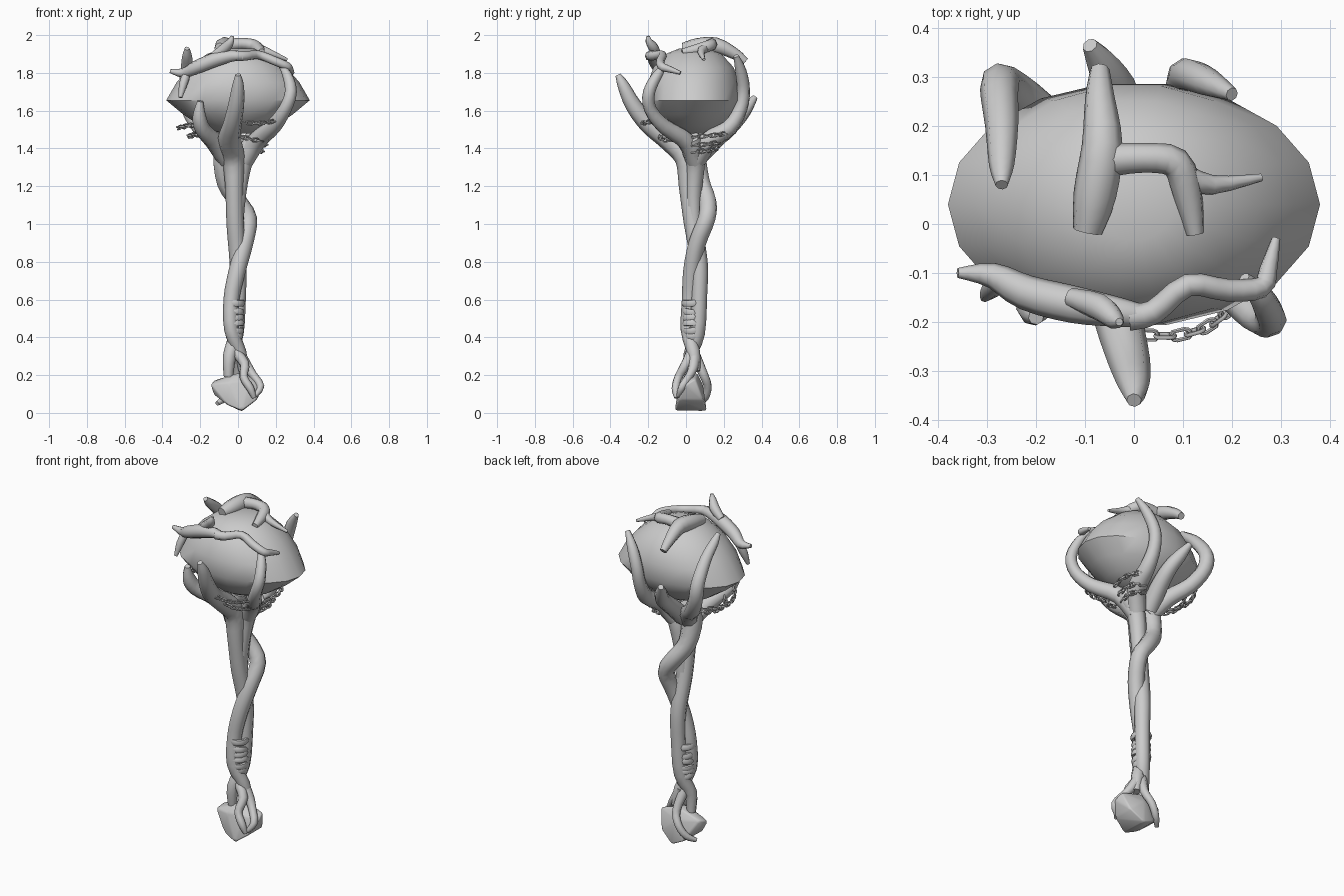
import bpy, bmesh, math
from mathutils import Vector, Matrix


def finish(name, bm, angle=40):
    me = bpy.data.meshes.new(name)
    bmesh.ops.recalc_face_normals(bm, faces=bm.faces)
    bm.to_mesh(me)
    bm.free()
    ob = bpy.data.objects.new(name, me)
    bpy.context.collection.objects.link(ob)
    bpy.ops.object.select_all(action='DESELECT')
    ob.select_set(True)
    bpy.context.view_layer.objects.active = ob
    bpy.ops.object.shade_smooth_by_angle(angle=math.radians(angle))
    return ob


def bridge(bm, rings):
    n = len(rings[0])
    for a, b in zip(rings, rings[1:]):
        for i in range(n):
            bm.faces.new((a[i], a[(i + 1) % n], b[(i + 1) % n], b[i]))
    bm.faces.new(rings[0])
    bm.faces.new(rings[-1])


def smooth_path(pts, steps=3):
    v = [Vector(p) for p in pts]
    v = [v[0]] + v + [v[-1]]
    out = []
    for i in range(1, len(v) - 2):
        a, b, c, d = v[i - 1:i + 3]
        for s in range(steps):
            t = s / steps
            out.append(0.5 * (2 * b + (c - a) * t + (2 * a - 5 * b + 4 * c - d) * t * t
                              + (3 * b - a - 3 * c + d) * t ** 3))
    return out + [v[-1]]


def branch(name, pts, sides=8):
    """Tapering limb through points (x, y, z, radius)."""
    path = smooth_path([Vector(p) for p in pts])
    pos = [p.xyz for p in path]
    rad = [p.w for p in path]
    bm = bmesh.new()
    rings, u = [], None
    for i, p in enumerate(pos):
        t = (pos[min(i + 1, len(pos) - 1)] - pos[max(i - 1, 0)]).normalized()
        u = (u - t * u.dot(t) if u else t.orthogonal()).normalized()
        w = t.cross(u)
        rings.append([bm.verts.new(p + rad[i] * (math.cos(k * math.tau / sides) * u
                     + math.sin(k * math.tau / sides) * w)) for k in range(sides)])
    bridge(bm, rings)
    return finish(name, bm, 60)


def torus(bm, mat, major, minor, nu, nv, stretch=0.0):
    g = []
    for i in range(nu):
        a = (i + 0.5) * math.tau / nu
        row = []
        for j in range(nv):
            b = j * math.tau / nv
            r = major + minor * math.cos(b)
            x = r * math.cos(a) + math.copysign(stretch, math.cos(a))
            row.append(bm.verts.new(mat @ Vector((x, r * math.sin(a), minor * math.sin(b)))))
        g.append(row)
    for i in range(nu):
        for j in range(nv):
            bm.faces.new((g[i][j], g[(i + 1) % nu][j],
                          g[(i + 1) % nu][(j + 1) % nv], g[i][(j + 1) % nv]))


def chain(name, a, b, bulge, pitch=0.027):
    """Linked chain from a to b, curved by a bulge vector."""
    a, b, bulge = Vector(a), Vector(b), Vector(bulge)
    n = max(3, round((b - a).length / pitch))
    pt = lambda t: a.lerp(b, t) + bulge * 4 * t * (1 - t)
    bm = bmesh.new()
    for i in range(n):
        p, q = pt(i / n), pt((i + 1) / n)
        rot = (q - p).to_track_quat('X', 'Z').to_matrix().to_4x4()
        roll = Matrix.Rotation(math.radians(20 + 90 * (i % 2)), 4, 'X')
        torus(bm, Matrix.Translation((p + q) / 2) @ rot @ roll, 0.011, 0.0045, 10, 6, 0.009)
    return finish(name, bm, 60)


# Large head stone: stacked ellipses (z, half width, half depth)
bm = bmesh.new()
rings = []
for z, rx, ry in [(1.48, .09, .08), (1.52, .20, .15), (1.58, .29, .21), (1.655, .38, .25),
                  (1.75, .325, .245), (1.83, .255, .215), (1.90, .165, .15), (1.93, .08, .075)]:
    rings.append([bm.verts.new((rx * math.cos(k * math.tau / 18),
                                0.04 + ry * math.sin(k * math.tau / 18), z)) for k in range(18)])
bridge(bm, rings)
finish("head_stone", bm, 45)

# Twisted shaft strands, each running on into a claw
branch("shaft_strand_front", [
    (-.05, .02, .19, .025), (-.045, .02, .30, .035), (-.01, .06, .42, .04), (0, .07, .62, .042),
    (0, .07, .80, .045), (-.015, .035, 1.0, .046), (-.02, .01, 1.2, .048), (-.025, -.0, 1.35, .06),
    (-.045, -.09, 1.45, .062), (-.03, -.20, 1.53, .05), (-.01, -.28, 1.63, .043),
    (0, -.33, 1.73, .032), (0, -.36, 1.79, .015)])
branch("shaft_strand_winding", [
    (.03, .05, .22, .025), (.01, .04, .32, .035), (-.035, .01, .44, .038), (-.035, .02, .60, .042),
    (-.005, .03, .75, .045), (.035, .06, .90, .046), (.055, .11, 1.03, .046), (.0, .115, 1.12, .048),
    (-.065, .08, 1.22, .05), (-.075, .05, 1.36, .06), (-.05, .06, 1.45, .06)])
branch("shaft_strand_right", [
    (-.01, .05, .75, .02), (-.01, .045, .95, .035), (0, .04, 1.15, .042), (.025, .05, 1.32, .05),
    (.07, .04, 1.41, .055), (.11, .03, 1.46, .04)])

# Claws that cradle the head stone
branch("claw_front_right", [
    (.03, .05, 1.33, .05), (.10, .0, 1.44, .05), (.19, -.12, 1.52, .042), (.25, -.19, 1.61, .034),
    (.28, -.195, 1.70, .032), (.26, -.15, 1.79, .026), (.225, -.11, 1.84, .012)])
branch("claw_front_left", [
    (-.06, .03, 1.34, .05), (-.12, -.04, 1.43, .05), (-.185, -.13, 1.50, .042),
    (-.205, -.17, 1.57, .036), (-.20, -.19, 1.65, .016)])
branch("claw_back_right", [
    (.03, .06, 1.34, .05), (.08, .12, 1.44, .052), (.10, .23, 1.51, .043), (.10, .29, 1.61, .036),
    (.11, .305, 1.71, .034), (.15, .29, 1.81, .03), (.20, .265, 1.89, .014)])
branch("claw_back_left", [
    (-.06, .06, 1.35, .05), (-.12, .14, 1.44, .05), (-.20, .23, 1.51, .045), (-.26, .28, 1.61, .042),
    (-.275, .28, 1.71, .04), (-.27, .20, 1.82, .034), (-.27, .12, 1.89, .026), (-.27, .08, 1.93, .013)])
branch("claw_back", [
    (-.04, .08, 1.37, .05), (-.03, .17, 1.46, .048), (-.03, .26, 1.54, .042),
    (-.06, .32, 1.61, .034), (-.09, .365, 1.67, .016)])

# Branches lying over the head stone
branch("front_limb_thick", [
    (-.36, -.10, 1.81, .01), (-.29, -.105, 1.80, .026), (-.22, -.14, 1.83, .036),
    (-.12, -.165, 1.87, .038), (-.03, -.18, 1.89, .03), (.03, -.19, 1.885, .022)])
branch("front_limb_stub", [
    (-.13, -.15, 1.89, .02), (-.07, -.17, 1.93, .028), (-.04, -.195, 1.965, .02), (-.03, -.20, 1.995, .008)])
branch("front_limb_twig", [
    (-.27, -.11, 1.80, .022), (-.29, -.13, 1.74, .022), (-.305, -.15, 1.67, .01)])
branch("front_limb_thin", [
    (-.01, -.19, 1.89, .028), (.04, -.18, 1.89, .025), (.11, -.125, 1.895, .023), (.19, -.135, 1.865, .023),
    (.26, -.13, 1.835, .022), (.275, -.09, 1.82, .018), (.29, -.03, 1.80, .009)])
branch("top_limb_main", [
    (-.07, .315, 1.86, .02), (-.07, .26, 1.90, .03), (-.065, .16, 1.945, .042),
    (-.08, .06, 1.94, .044), (-.095, -.015, 1.93, .03)])
branch("top_limb_side", [
    (-.06, .13, 1.945, .035), (.02, .135, 1.955, .03), (.085, .125, 1.945, .032),
    (.11, .06, 1.925, .03), (.125, -.02, 1.91, .018)])
branch("top_limb_twig", [(.09, .10, 1.935, .03), (.16, .08, 1.91, .02), (.26, .095, 1.87, .008)])

# Grip wrapping
bm = bmesh.new()
for z, ax, ay, r in [(.585, 4, 5, .046), (.535, -8, 6, .041), (.505, 6, -7, .041),
                     (.47, -5, -9, .043), (.44, 7, 6, .041), (.41, -10, 8, .036)]:
    m = (Matrix.Translation((-.02, .036, z)) @ Matrix.Rotation(math.radians(ax), 4, 'X')
         @ Matrix.Rotation(math.radians(ay), 4, 'Y') @ Matrix.Diagonal((1, 1.05, 1.5, 1)))
    torus(bm, m, r, .0125, 14, 6)
finish("grip_wrapping", bm, 50)

# Pommel stone: softened hull
bm = bmesh.new()
for p in [(-.145, 0, .15), (-.13, .06, .17), (-.13, .03, .10), (-.06, -.045, .045), (-.05, .10, .04),
          (.02, -.06, .012), (.02, .11, .008), (.10, -.04, .07), (.10, .09, .07), (.138, .0, .15),
          (.13, .05, .18), (0, .0, .21), (0, .06, .21), (-.05, -.035, .16), (.06, -.03, .17), (0, .09, .15)]:
    bm.verts.new(p)
bmesh.ops.convex_hull(bm, input=bm.verts)
bmesh.ops.delete(bm, geom=[v for v in bm.verts if not v.link_faces], context='VERTS')
bmesh.ops.bevel(bm, geom=bm.edges[:], offset=.008, segments=2, profile=.5, affect='EDGES')
finish("pommel_stone", bm, 50)

# Roots gripping the pommel stone
branch("pommel_root_front", [
    (-.02, .03, .33, .028), (.035, .0, .26, .026), (.03, -.04, .19, .022),
    (.065, -.055, .13, .021), (.085, -.05, .08, .012)])
branch("pommel_root_right", [
    (0, .045, .33, .03), (.045, .04, .25, .028), (.08, .02, .20, .022), (.12, -.02, .14, .02), (.09, -.04, .09, .012)])
branch("pommel_root_back", [
    (-.02, .04, .32, .03), (.0, .09, .21, .024), (-.03, .115, .14, .022), (-.07, .10, .08, .02), (-.11, .06, .05, .012)])

# Chains strung between the claws
chain("front_chain_upper", (.01, -.225, 1.54), (.20, -.165, 1.55), (.02, -.025, -.01))
chain("front_chain_lower", (-.0, -.13, 1.47), (.13, -.07, 1.44), (.0, -.03, -.005))
for i, (z, r) in enumerate([(1.48, .0), (1.435, -.03), (1.40, -.05)]):
    chain("right_chain_%d" % i, (.16 + r, .03, z - .02), (.11 + r, .22 + r, z), (.04, .02, 0))
chain("left_chain_upper", (-.20, -.15, 1.53), (-.23, .24, 1.53), (-.10, 0, -.02))
chain("left_chain_lower", (-.17, -.11, 1.48), (-.19, .20, 1.49), (-.08, 0, -.02))
